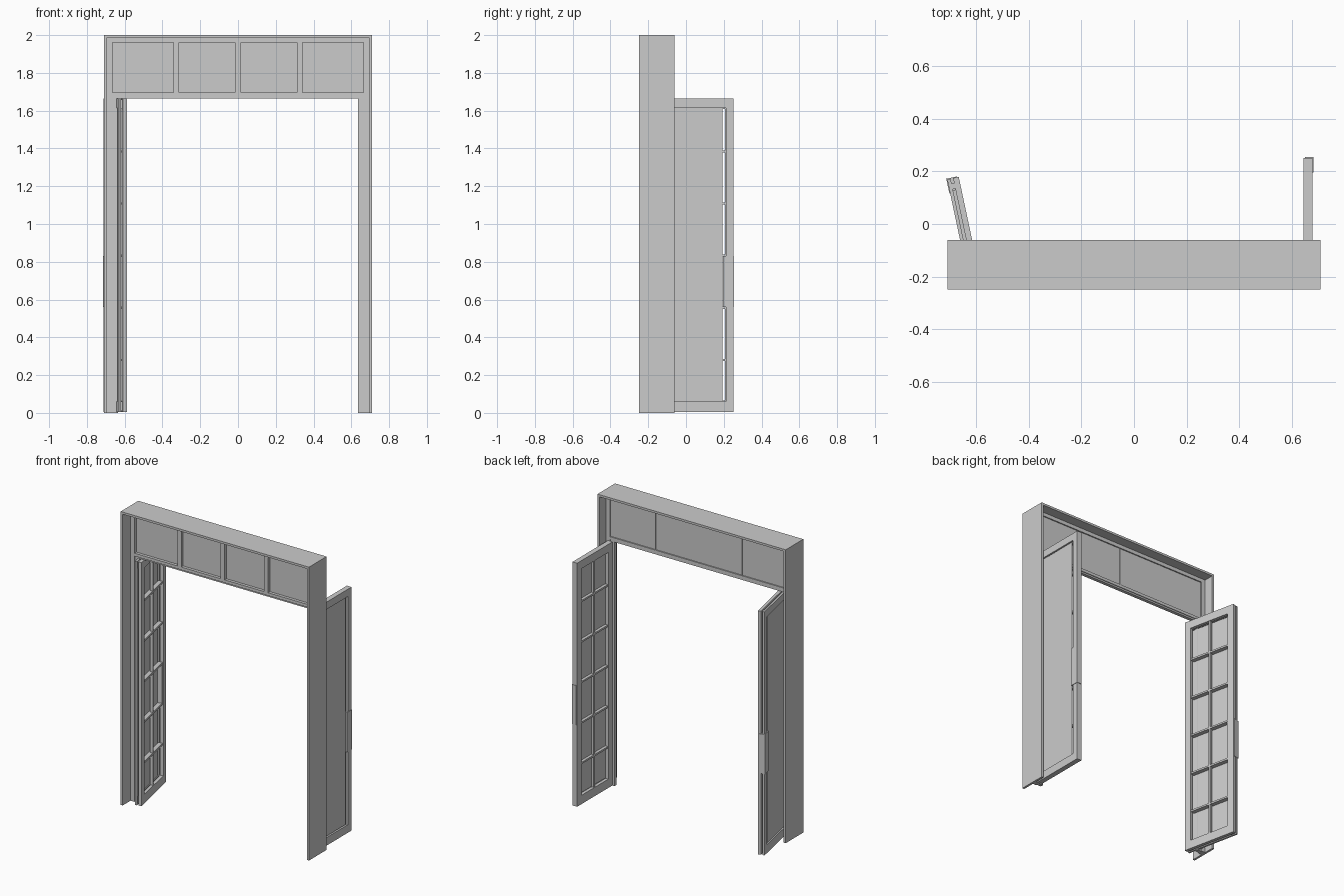
import bpy
import math
from mathutils import Matrix, Vector

if "Cube" in bpy.data.objects:
    bpy.data.objects.remove(bpy.data.objects["Cube"], do_unlink=True)

grey = bpy.data.materials.new("plain grey")
grey.use_nodes = True
grey.diffuse_color = (0.6, 0.6, 0.6, 1)
grey.node_tree.nodes["Principled BSDF"].inputs["Base Color"].default_value = (0.6, 0.6, 0.6, 1)


def box(name, x, y, z, place=Matrix()):
    """Box from (low, high) ranges, moved by a placement matrix."""
    corners = [place @ Vector((a, b, c)) for a in x for b in y for c in z]
    faces = [(0, 1, 3, 2), (4, 6, 7, 5), (0, 4, 5, 1), (2, 3, 7, 6), (0, 2, 6, 4), (1, 5, 7, 3)]
    if place.determinant() < 0:
        faces = [f[::-1] for f in faces]
    mesh = bpy.data.meshes.new(name)
    mesh.from_pydata(corners, [], faces)
    mesh.materials.append(grey)
    obj = bpy.data.objects.new(name, mesh)
    bpy.context.collection.objects.link(obj)
    return obj


# Outer casing
front, back = -0.25, -0.06
half, inner = 0.71, 0.695
box("casing_top", (-half, half), (front, back), (1.985, 2))
for side, name in ((1, "left"), (-1, "right")):
    flip = Matrix.Diagonal((side, 1, 1, 1))
    box(name + "_casing", (inner, half), (front, back), (0, 1.985), flip)
    # Stepped jamb
    box(name + "_jamb", (0.665, inner), (-0.165, -0.13), (0, 1.985), flip)
    box(name + "_jamb_stop", (0.635, 0.665), (-0.158, -0.135), (0, 1.675), flip)

# Transom over the opening
box("transom_top_rail", (-inner, inner), (-0.165, -0.13), (1.96, 1.985))
box("transom_bottom_rail", (-inner, inner), (-0.165, -0.13), (1.675, 1.695))
box("transom_lower_stop", (-0.665, 0.665), (-0.158, -0.135), (1.664, 1.675))
box("transom_panel", (-0.67, 0.67), (-0.145, -0.138), (1.69, 1.965))
for i in (-1, 0, 1):
    x = i * 0.327
    box("transom_mullion", (x - 0.015, x + 0.015), (-0.165, -0.145), (1.695, 1.96))
    box("transom_back_bead", (x - 0.003, x + 0.003), (-0.138, -0.134), (1.695, 1.96))


def frame(name, thick, width, stile, low, high, place):
    """Rectangular frame of two stiles and two rails."""
    for y in ((0, stile), (width - stile, width)):
        box(name + "_stile", thick, y, (0.005, 1.665), place)
    for z in ((0.005, low), (high, 1.665)):
        box(name + "_rail", thick, (stile, width - stile), z, place)


def door(name, place, width, gap):
    """Glazed door: x is thickness away from the opening, y runs from the hinge."""
    stile, low, high = 0.045, 0.065, 1.61
    mid, outer = 0.022, 0.022 + gap
    frame(name + "_inner_frame", (0, mid), width, stile, low, high, place)
    frame(name + "_outer_frame", (outer, outer + 0.013), width, stile - 0.006, low - 0.005, high + 0.005, place)
    # Panel standing clear of the free stile
    box(name + "_panel", (outer + 0.002, outer + 0.007), (stile - 0.01, width - stile - 0.014),
        (low, high), place)
    # Glazing bars
    centre = width / 2
    box(name + "_upright_bar", (0.004, mid), (centre - 0.006, centre + 0.006), (low, high), place)
    for i in range(5):
        z = 0.28 + i * 0.276
        box(name + "_cross_bar", (0.004, outer + 0.002), (stile, width - stile), (z - 0.006, z + 0.006), place)
    # Spacers joining the two layers
    if gap:
        for z in (0.035, 1.635):
            for y in (0.02, width - 0.04):
                box(name + "_spacer", (mid, outer), (y, y + 0.02), (z - 0.025, z + 0.025), place)
    # Lock case on the free stile
    box(name + "_lock_case", (0.006, outer + 0.016), (width - 0.055, width + 0.003), (0.56, 0.83), place)


door("left_door", Matrix.Translation((0.645, -0.13, 0)), 0.382, 0)
swing = Matrix.Rotation(math.radians(12), 4, "Z")
door("right_door", Matrix.Translation((-0.587, -0.2, 0)) @ swing @ Matrix.Diagonal((-1, 1, 1, 1)), 0.388, 0.01)
